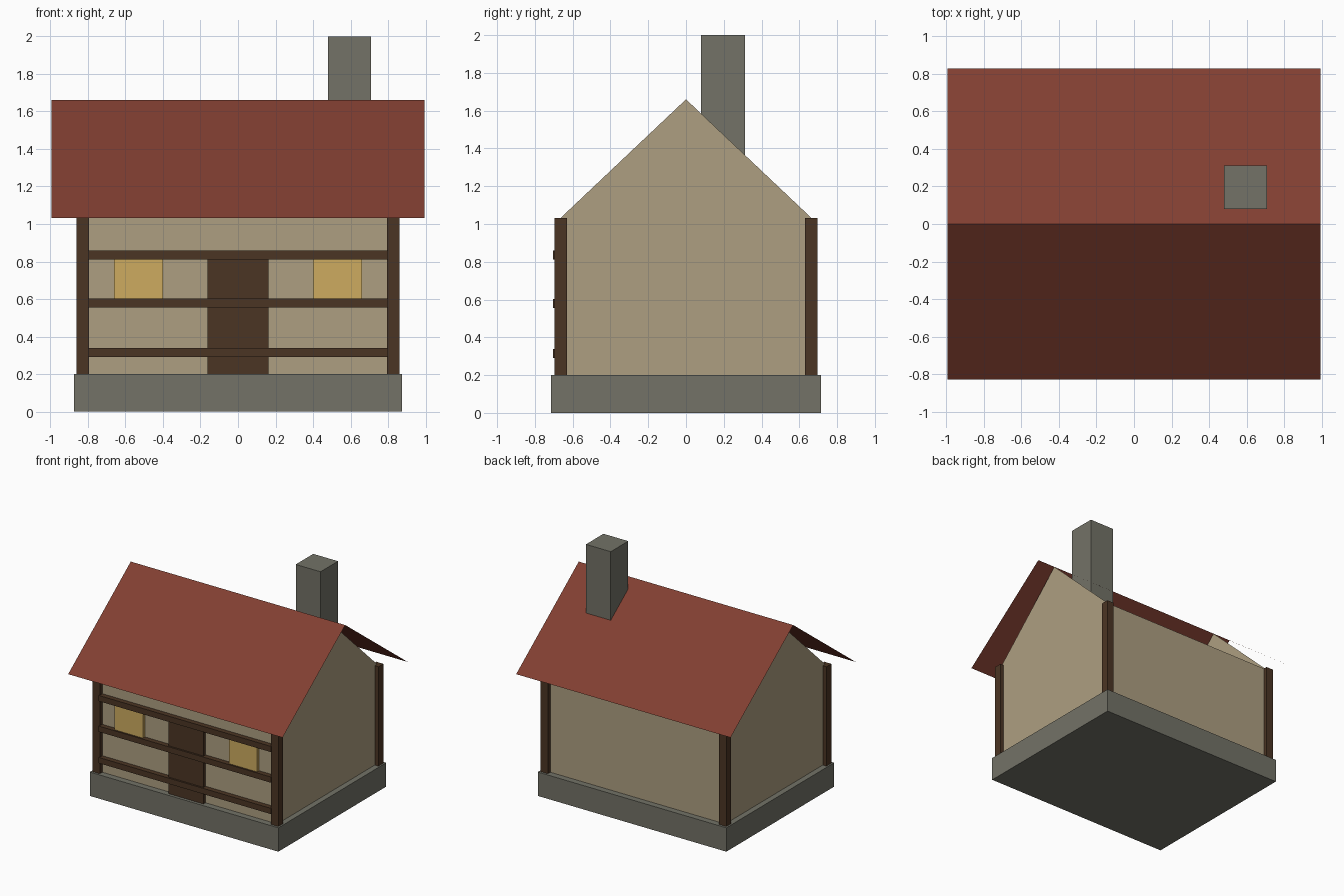
import bpy, bmesh

if "Cube" in bpy.data.objects:
    bpy.data.objects.remove(bpy.data.objects["Cube"])


def material(name, hex_code):
    def lin(c):
        return c / 12.92 if c <= 0.04045 else ((c + 0.055) / 1.055) ** 2.4
    m = bpy.data.materials.new(name)
    rgb = [lin(int(hex_code[i:i + 2], 16) / 255) for i in (0, 2, 4)]
    m.diffuse_color = (*rgb, 1)
    m.use_nodes = True
    m.node_tree.nodes["Principled BSDF"].inputs["Base Color"].default_value = m.diffuse_color
    return m


STONE = material("grey stone", "737267")
PLASTER = material("tan plaster", "AE9F81")
TIMBER = material("dark timber", "4B3524")
TILES = material("red tiles", "823F31")
GLOW = material("amber glass", "CDAB60")


def mesh_object(name, verts, faces, mat):
    me = bpy.data.meshes.new(name)
    me.from_pydata(verts, [], faces)
    me.materials.append(mat)
    ob = bpy.data.objects.new(name, me)
    bpy.context.collection.objects.link(ob)
    return ob


def box(name, x, y, z, mat):
    """Box from (min, max) pairs on each axis."""
    bm = bmesh.new()
    bmesh.ops.create_cube(bm, size=1)
    for v in bm.verts:
        v.co = [r[0] if c < 0 else r[1] for c, r in zip(v.co, (x, y, z))]
    me = bpy.data.meshes.new(name)
    bm.to_mesh(me)
    bm.free()
    me.materials.append(mat)
    ob = bpy.data.objects.new(name, me)
    bpy.context.collection.objects.link(ob)
    return ob


WX, WY = 0.828, 0.663            # wall half sizes
BASE, EAVE, RIDGE = 0.2, 1.033, 1.66

# Stone plinth
box("plinth", (-0.875, 0.875), (-0.715, 0.715), (0, BASE), STONE)

# Walls: gabled ends joined by the front and back walls, open under the roof
profile = [(-WY, BASE), (WY, BASE), (WY, EAVE), (0, RIDGE), (-WY, EAVE)]
verts = [(x, y, z) for x in (-WX, WX) for y, z in profile]
mesh_object("walls", verts,
            [(4, 3, 2, 1, 0), (5, 6, 7, 8, 9), (0, 5, 9, 4), (1, 2, 7, 6)],
            PLASTER)

# Roof: two thin sloping sheets
RX, RY = 0.995, 0.83
verts = [(x, y, z) for y, z in ((-RY, EAVE), (0, RIDGE), (RY, EAVE))
         for x in (-RX, RX)]
mesh_object("roof", verts, [(0, 1, 3, 2), (2, 3, 5, 4)], TILES)

# Chimney
box("chimney", (0.48, 0.71), (0.08, 0.312), (1.2, 2.0), STONE)

# Corner posts
P = 0.033
for sx, side in ((-1, "left"), (1, "right")):
    for sy, end in ((-1, "front"), (1, "back")):
        cx, cy = sx * WX, sy * WY
        box(f"{end}_{side}_post", (cx - P, cx + P), (cy - P, cy + P),
            (BASE, EAVE), TIMBER)

# Front beams
for i, z in enumerate((0.315, 0.578, 0.835)):
    box(f"front_beam_{i + 1}", (-0.8, 0.8), (-0.705, -0.65),
        (z - 0.024, z + 0.024), TIMBER)

# Door and windows
box("door", (-0.163, 0.163), (-0.69, -0.65), (BASE, 0.82), TIMBER)
for side, cx in (("left", -0.53), ("right", 0.53)):
    box(f"{side}_window", (cx - 0.131, cx + 0.131), (-0.69, -0.65),
        (0.575, 0.835), GLOW)
